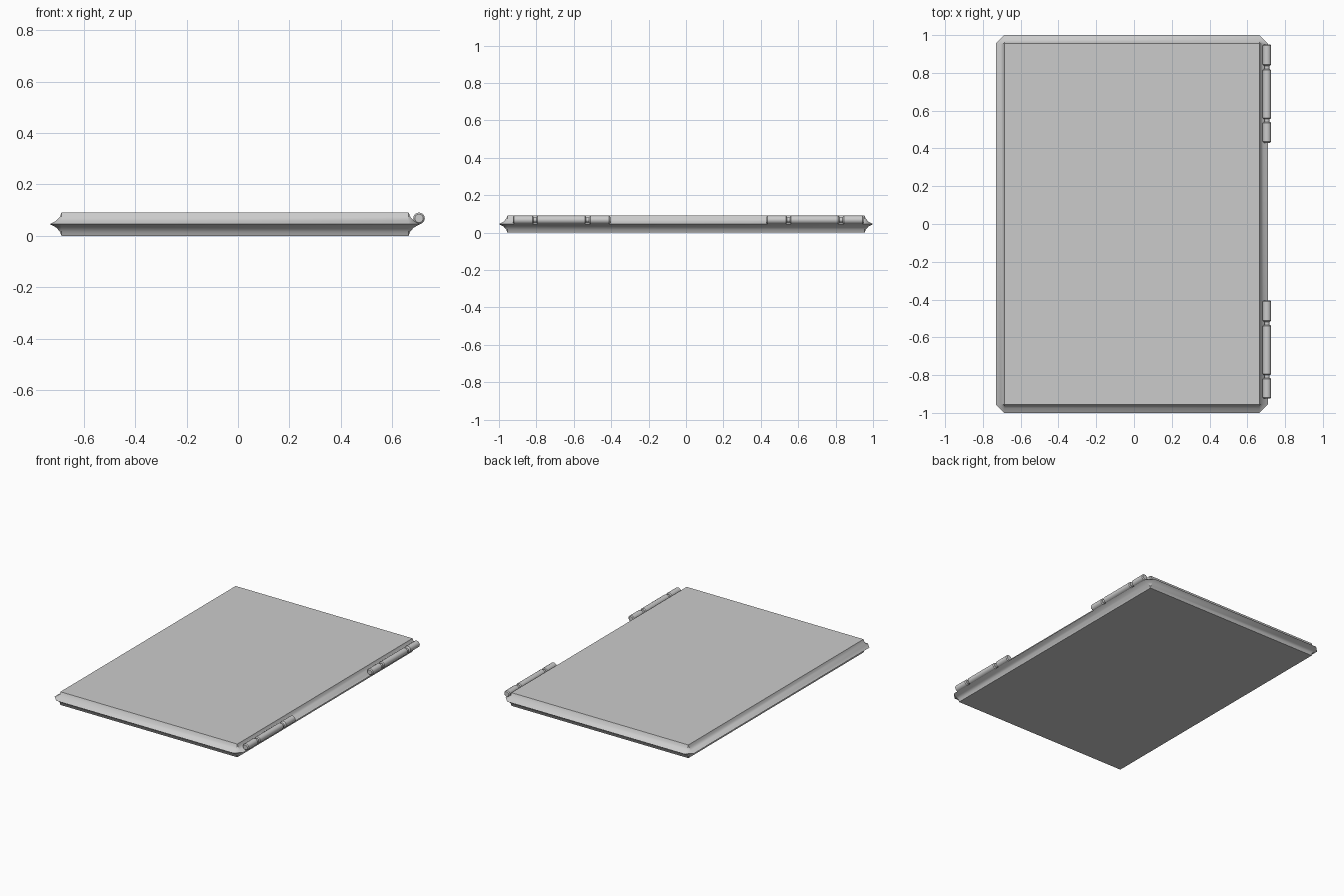
import bpy, bmesh, math

if "Cube" in bpy.data.objects:
    bpy.data.objects.remove(bpy.data.objects["Cube"])

def finish(name, bm, angle):
    bmesh.ops.remove_doubles(bm, verts=bm.verts, dist=1e-5)
    bmesh.ops.recalc_face_normals(bm, faces=bm.faces)
    me = bpy.data.meshes.new(name)
    bm.to_mesh(me)
    bm.free()
    ob = bpy.data.objects.new(name, me)
    bpy.context.collection.objects.link(ob)
    bpy.ops.object.select_all(action='DESELECT')
    ob.select_set(True)
    bpy.context.view_layer.objects.active = ob
    bpy.ops.object.shade_smooth_by_angle(angle=math.radians(angle))
    return ob

def loft(bm, rings):
    """Skin a stack of equal-length rings and cap both ends."""
    rows = [[bm.verts.new(p) for p in r] for r in rings]
    for a, b in zip(rows, rows[1:]):
        n = len(a)
        for i in range(n):
            bm.faces.new((a[i], a[(i + 1) % n], b[(i + 1) % n], b[i]))
    bm.faces.new(rows[0])
    bm.faces.new(rows[-1])

# Door panel: concave edges flaring to a ridge at mid height, cut corners
CX, A, B = -0.0115, 0.675, 0.955
def outline(d, z):
    pts = []
    for sx, sy, flip in ((1, 1, 0), (-1, 1, 1), (-1, -1, 0), (1, -1, 1)):
        pair = [(CX + sx * (A + d), sy * B, z), (CX + sx * A, sy * (B + d), z)]
        pts += pair[::-1] if flip else pair
    return pts

half = [(0.00005, 0.0), (0.006, 0.016), (0.020, 0.032), (0.045, 0.0455)]
profile = half + [(d, 0.091 - z) for d, z in half[-2::-1]]
bm = bmesh.new()
loft(bm, [outline(d, z) for d, z in profile])
panel = finish("door_panel", bm, 30)

# Hinges: three chamfered knuckles on a thin pin, lathed along y
R, PIN, C, SIDES = 0.0225, 0.013, 0.006, 16
HX, HZ = 0.704, 0.068
KNUCKLES = [(-0.925, -0.815), (-0.799, -0.535), (-0.517, -0.405)]
def hinge(name, dy):
    prof = []
    for y0, y1 in KNUCKLES:
        prof += [(y0, R - C), (y0 + C, R), (y1 - C, R), (y1, R - C)]
        prof += [(y1, PIN), (y1 + 0.016, PIN)]
    prof = prof[:-2]
    bm = bmesh.new()
    loft(bm, [[(HX + r * math.cos(2 * math.pi * i / SIDES), y + dy,
                HZ + r * math.sin(2 * math.pi * i / SIDES))
               for i in range(SIDES)] for y, r in prof])
    return finish(name, bm, 30)

for name, dy in (("lower_hinge", 0.0), ("upper_hinge", 1.355)):
    hinge(name, dy)
